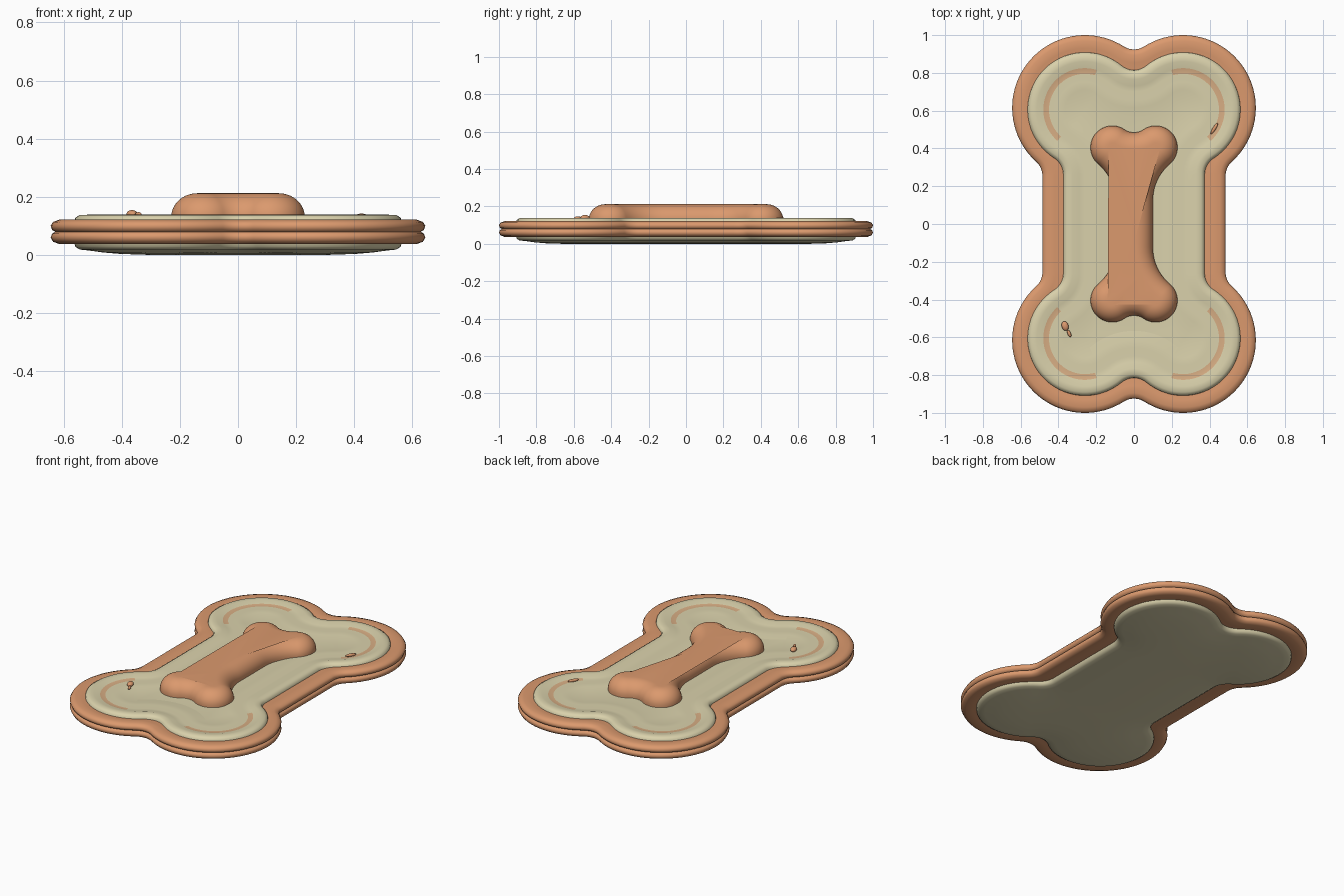
import bpy, bmesh, math
from math import pi, cos, sin, atan2, sqrt

if "Cube" in bpy.data.objects:
    bpy.data.objects.remove(bpy.data.objects["Cube"])


def material(name, rgb):
    m = bpy.data.materials.new(name)
    m.diffuse_color = (*rgb, 1)
    m.use_nodes = True
    m.node_tree.nodes["Principled BSDF"].inputs["Base Color"].default_value = m.diffuse_color
    return m


TAN = material("tan", (0.71, 0.32, 0.155))
CREAM = material("cream", (0.70, 0.64, 0.41))
PEACH = material("pale peach", (0.68, 0.42, 0.23))


def arc(cx, cy, r, a0, a1, n):
    return [(cx + r * cos(a0 + (a1 - a0) * i / n), cy + r * sin(a0 + (a1 - a0) * i / n))
            for i in range(n + 1)]


def bone_outline(cx, cy, r, w, f, n, d):
    """Bone shape from lobes (cx, cy, r), half waist w, waist fillet f and
    notch fillet n, moved inward by d."""
    yf = cy - sqrt((r + f) ** 2 - (w + f - cx) ** 2)
    yn = cy + sqrt((r + n) ** 2 - cx ** 2)
    a = atan2(cy - yf, cx - w - f)
    b = atan2(yn - cy, -cx)
    q = [(w - d, yf * i / 6) for i in range(6)]
    q += arc(w + f, yf, f + d, pi, a, 10)
    q += arc(cx, cy, r - d, a - pi, b, 40)[1:]
    q += arc(0, yn, n + d, b - pi, -pi / 2, 8)[1:]
    q[-1] = (0, q[-1][1])
    rev = q[::-1]
    return (q[:-1] + [(-x, y) for x, y in rev][:-1]
            + [(-x, -y) for x, y in q][:-1] + [(x, -y) for x, y in rev][:-1])


def loft(name, shape, profile, mats, rule=None):
    """Stack bone outlines following a profile of (inset, height)."""
    bm = bmesh.new()
    rows = [[bm.verts.new((x, y, z)) for x, y in bone_outline(*shape, d)] for d, z in profile]
    n = len(rows[0])
    for k, (lo, hi) in enumerate(zip(rows, rows[1:])):
        for j in range(n):
            face = bm.faces.new((lo[j], lo[(j + 1) % n], hi[(j + 1) % n], hi[j]))
            if rule:
                face.material_index = rule(k, face.calc_center_median())
    bm.faces.new(rows[0][::-1])
    bm.faces.new(rows[-1])
    bmesh.ops.triangulate(bm, faces=[f for f in bm.faces if len(f.verts) > 4])
    me = bpy.data.meshes.new(name)
    bm.to_mesh(me)
    bm.free()
    for m in mats:
        me.materials.append(m)
    ob = bpy.data.objects.new(name, me)
    bpy.context.collection.objects.link(ob)
    finish(ob)


def finish(ob):
    bpy.ops.object.select_all(action='DESELECT')
    ob.select_set(True)
    bpy.context.view_layer.objects.active = ob
    bpy.ops.object.shade_smooth_by_angle(angle=math.radians(60))


def blob(name, loc, size, turn, mat):
    bpy.ops.mesh.primitive_uv_sphere_add(segments=20, ring_count=12, radius=1,
                                         location=loc, rotation=(0, 0, turn))
    ob = bpy.context.object
    ob.name = name
    ob.scale = size
    ob.data.materials.append(mat)
    finish(ob)


# Outer rim with a seam groove around its middle
loft("outer_rim", (0.26, 0.615, 0.385, 0.485, 0.10, 0.10),
     [(0.13, 0.046), (0.07, 0.038), (0.03, 0.037), (0.008, 0.045), (0, 0.06),
      (0.005, 0.073), (0.016, 0.079), (0.005, 0.085), (0, 0.1), (0.008, 0.113),
      (0.03, 0.121), (0.07, 0.119), (0.13, 0.11)], [TAN])

# Cream cushion, with pale arcs showing in the four lobes of its top
cushion = [(0.25, 0), (0.16, 0.003), (0.10, 0.008), (0.05, 0.015), (0.02, 0.018),
           (0.004, 0.028), (0, 0.05), (0, 0.11), (0.004, 0.127), (0.02, 0.137),
           (0.05, 0.138), (0.085, 0.129), (0.115, 0.126), (0.16, 0.13),
           (0.2, 0.127), (0.25, 0.122)]
loft("cushion", (0.26, 0.605, 0.305, 0.375, 0.10, 0.10), cushion, [CREAM, PEACH],
     lambda k, c: int(k == 11 and abs(c.x) > 0.2 and abs(c.y) > 0.45))

# Raised rounded bone in the middle
loft("centre_bone", (0.115, 0.405, 0.115, 0.10, 0.25, 0.09),
     [(0, 0.10)] + [(0.09 * (1 - cos(t * pi / 20)), 0.13 + 0.082 * sin(t * pi / 20))
                    for t in range(11)], [TAN])

# Small tufts beside the bone
for side in (-1, 1):
    blob("tuft", (side * 0.22, 0.01, 0.121), (0.03, 0.03, 0.008), 0, CREAM)

# Tiny crumbs on the cushion
blob("crumb_right", (0.425, 0.505, 0.133), (0.034, 0.009, 0.009), math.radians(58), TAN)
blob("crumb_left", (-0.365, -0.54, 0.14), (0.018, 0.026, 0.014), 0.3, TAN)
blob("crumb_left_small", (-0.343, -0.58, 0.138), (0.009, 0.02, 0.009), 0.4, TAN)
